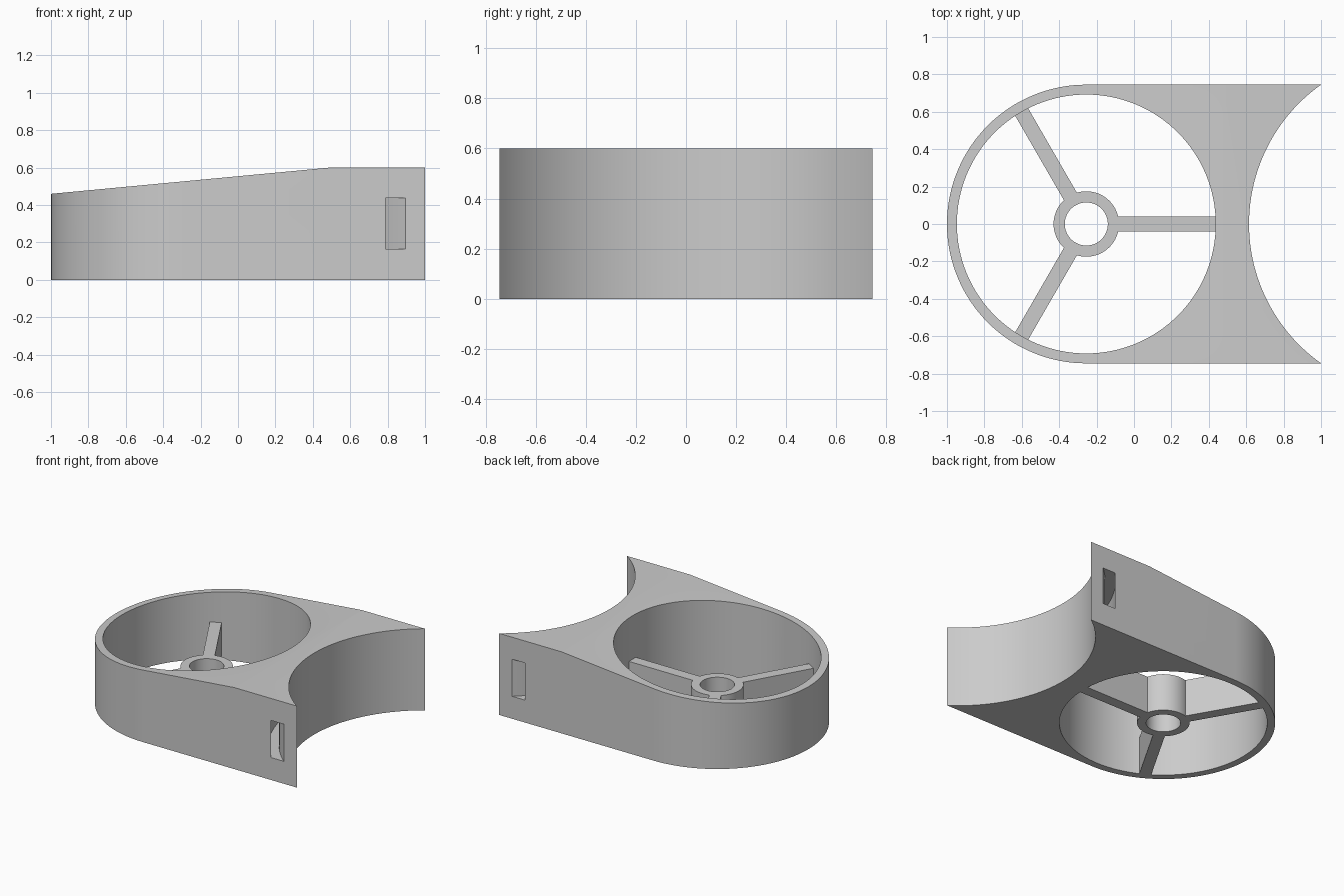
import bpy
import bmesh
from math import atan2, cos, pi, sin
from mathutils import Matrix

if "Cube" in bpy.data.objects:
    bpy.data.objects.remove(bpy.data.objects["Cube"])

RING_X, RING_R, BORE_R = -0.255, 0.745, 0.692
SADDLE_X, SADDLE_R = 1.528, 0.913
HEIGHT, HUB_HEIGHT = 0.6, 0.275

grey = bpy.data.materials.new("plain grey")
grey.use_nodes = True
grey.diffuse_color = (0.6, 0.6, 0.6, 1)
grey.node_tree.nodes["Principled BSDF"].inputs["Base Color"].default_value = (0.6, 0.6, 0.6, 1)


def arc(cx, radius, start, end, steps):
    """Points along an arc centred on the x axis."""
    angles = [start + (end - start) * i / steps for i in range(steps + 1)]
    return [(cx + radius * cos(a), radius * sin(a)) for a in angles]


def prism(name, outline, z0, z1):
    """Object made by extruding a flat outline upward."""
    bm = bmesh.new()
    face = bm.faces.new([bm.verts.new((x, y, z0)) for x, y in outline])
    grown = bmesh.ops.extrude_face_region(bm, geom=[face])["geom"]
    top = [v for v in grown if isinstance(v, bmesh.types.BMVert)]
    bmesh.ops.translate(bm, verts=top, vec=(0, 0, z1 - z0))
    bmesh.ops.recalc_face_normals(bm, faces=bm.faces)
    mesh = bpy.data.meshes.new(name)
    bm.to_mesh(mesh)
    bm.free()
    mesh.materials.append(grey)
    obj = bpy.data.objects.new(name, mesh)
    bpy.context.collection.objects.link(obj)
    return obj


def cut(obj, *cutters):
    """Subtract the cutters, bake the result and remove them."""
    for cutter in cutters:
        cutter.hide_render = True
        mod = obj.modifiers.new("cut", "BOOLEAN")
        mod.operation = "DIFFERENCE"
        mod.solver = "EXACT"
        mod.object = cutter
    graph = bpy.context.evaluated_depsgraph_get()
    baked = bpy.data.meshes.new_from_object(obj.evaluated_get(graph))
    obj.modifiers.clear()
    obj.data = baked
    for cutter in cutters:
        bpy.data.objects.remove(cutter)


def circle(radius, steps):
    return arc(RING_X, radius, 0, 2 * pi, steps)[:-1]


# Body: round end, straight flanks and a concave saddle end
half = atan2(RING_R, SADDLE_X - 1)
outline = arc(RING_X, RING_R, pi / 2, 3 * pi / 2, 64)
outline += arc(SADDLE_X, SADDLE_R, pi + half, pi - half, 64)
body = prism("body", outline, 0, HEIGHT)

# Wedge that slopes the top down toward the round end
wedge = prism("slope_cutter", [(-1.2, 0.441), (0.49, HEIGHT), (0.49, 0.8), (-1.2, 0.8)], -1, 1)
wedge.data.transform(Matrix.Rotation(pi / 2, 4, "X"))

# Large bore, and a curved strap channel running behind the saddle
bore = prism("bore_cutter", circle(BORE_R, 128), -0.2, 1)
channel = prism(
    "strap_channel_cutter",
    arc(SADDLE_X, 0.978, pi - 1.05, pi + 1.05, 80) + arc(SADDLE_X, 1.049, pi + 1.05, pi - 1.05, 80),
    0.165, 0.438)
cut(body, wedge, bore, channel)

# Hub with a shaft hole
hub = prism("hub", circle(0.175, 64), 0, HUB_HEIGHT)
cut(hub, prism("shaft_cutter", circle(0.115, 64), -0.2, 1))

# Three spokes joining hub and ring
parts = [body, hub]
for i in range(3):
    spoke = prism(f"spoke_{i + 1}", [(0.168, -0.04), (0.694, -0.04), (0.694, 0.04), (0.168, 0.04)],
                  0, HUB_HEIGHT)
    turn = Matrix.Rotation(i * 2 * pi / 3, 4, "Z")
    spoke.data.transform(Matrix.Translation((RING_X, 0, 0)) @ turn)
    parts.append(spoke)

# Smooth curved walls, crisp edges
bpy.ops.object.select_all(action="DESELECT")
for obj in parts:
    obj.select_set(True)
bpy.context.view_layer.objects.active = body
bpy.ops.object.shade_smooth_by_angle(angle=pi / 6)
